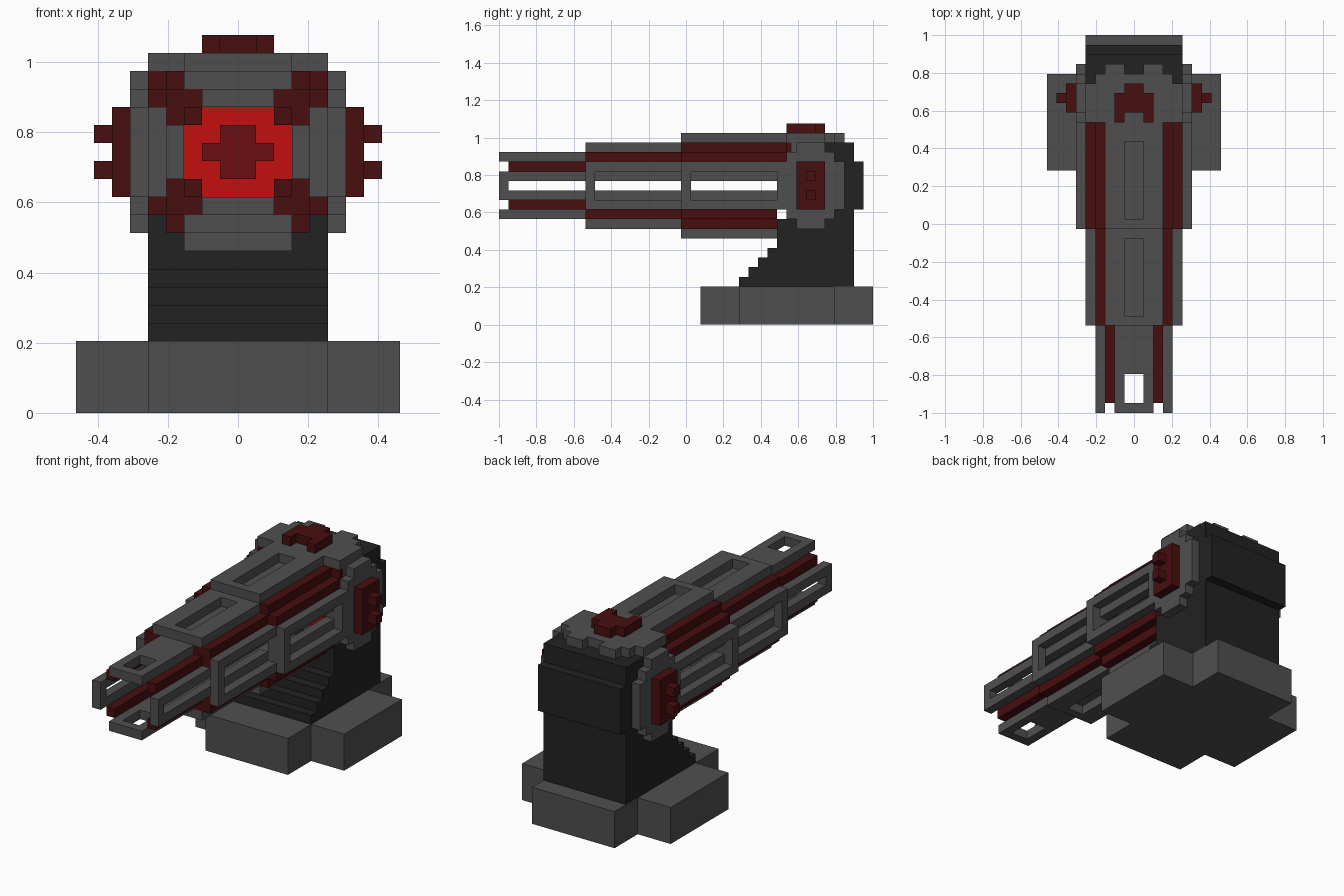
import bpy, bmesh

if "Cube" in bpy.data.objects:
    bpy.data.objects.remove(bpy.data.objects["Cube"], do_unlink=True)

U = 2 / 39      # one block
AXIS = 14.5     # barrel axis height in blocks


def material(name, rgb):
    m = bpy.data.materials.new(name)
    m.use_nodes = True
    m.diffuse_color = (*rgb, 1)
    bsdf = m.node_tree.nodes["Principled BSDF"]
    bsdf.inputs["Base Color"].default_value = (*rgb, 1)
    bsdf.inputs["Roughness"].default_value = 0.8
    return m


GREY = material("grey", (0.078, 0.078, 0.078))
BLACK = material("black", (0.016, 0.016, 0.016))
DARK_RED = material("dark red", (0.065, 0.0044, 0.0047))
BRIGHT_RED = material("bright red", (0.54, 0.0045, 0.0045))
MID_RED = material("medium red", (0.15, 0.0044, 0.006))


def part(name, mat, boxes, mirror=""):
    """Join boxes (x0, x1, y0, y1, z0, z1) in blocks; mirror across x and/or the axis height."""
    todo = list(boxes)
    if "x" in mirror:
        todo += [(-b, -a, c, d, e, f) for a, b, c, d, e, f in todo]
    if "z" in mirror:
        todo += [(a, b, c, d, 2 * AXIS - f, 2 * AXIS - e) for a, b, c, d, e, f in todo]
    bm = bmesh.new()
    for x0, x1, y0, y1, z0, z1 in todo:
        verts = bmesh.ops.create_cube(bm, size=1)["verts"]
        for v in verts:
            v.co = ((x0 if v.co.x < 0 else x1) * U,
                    ((y0 if v.co.y < 0 else y1) - 19.5) * U,
                    (z0 if v.co.z < 0 else z1) * U)
    mesh = bpy.data.meshes.new(name)
    bm.to_mesh(mesh)
    bm.free()
    mesh.materials.append(mat)
    ob = bpy.data.objects.new(name, mesh)
    bpy.context.collection.objects.link(ob)
    return ob


def frame(a0, a1, y0, y1, ha0, ha1, hy0, hy1):
    """Split a rectangle with a rectangular hole into four strips (a0, a1, y0, y1)."""
    strips = [(a0, ha0, y0, y1), (ha1, a1, y0, y1), (ha0, ha1, y0, hy0), (ha0, ha1, hy1, y1)]
    return [s for s in strips if s[1] > s[0] and s[3] > s[2]]


def flat_frame(z0, z1, *f):
    return [(a, b, c, d, z0, z1) for a, b, c, d in frame(*f)]


def side_frame(x0, x1, *f):
    return [(x0, x1, c, d, a, b) for a, b, c, d in frame(*f)]


# Cross-shaped base
part("base", GREY, [(-5, 5, 21, 39, 0, 4), (-9, -5, 25, 35, 0, 4), (5, 9, 25, 35, 0, 4)])

# Stepped pedestal and rear housing
steps = [(-5, 5, 25 + i, 37, 4 + i, 5 + i) for i in range(4)]
part("pedestal", BLACK, steps + [(-5, 5, 29, 37, 8, 11)])
part("rear_housing", BLACK, [(-5, 5, 34, 37, 11, 19), (-5, 5, 37, 38, 12, 17)])

# Head: filler, stepped roof and stepped side plates
part("head_block", GREY, [(-5, 5, 30.5, 34, 11, 19)])
part("head_roof", GREY, [(-5, 5, 30, 34, 19, 20), (-4, 4, 34, 35, 19, 20),
                         (-3, -1, 35, 36, 19, 20), (1, 3, 35, 36, 19, 20)])
part("head_side_plate", GREY, [(5, 6, 30, 36, 12, 17), (5, 6, 30, 35, 11, 18),
                               (5, 6, 31, 34, 10, 19)], "x")
part("head_corner", DARK_RED, [(3, 5, 30, 31, 17, 19)], "x")
part("roof_badge", DARK_RED, [(-2, 2, 31, 33, 20, 21), (-1, 1, 33, 34, 20, 21),
                              (-2, -1, 30, 31, 20, 21), (1, 2, 30, 31, 20, 21)])
part("side_badge", DARK_RED, [(6, 7, 31, 34, 12, 17), (7, 8, 32, 33, 15, 16),
                              (7, 8, 32, 33, 13, 14)], "x")

# Glowing core at the back of the barrel
part("core", BRIGHT_RED, [(-3, 3, 30, 31, 12, 17)])
part("core_cross", MID_RED, [(-2, 2, 29.85, 30, 14, 15), (-1, 1, 29.85, 30, 13, 16)])

# Rear barrel section
part("rear_top_bottom_plates", GREY,
     flat_frame(19, 20, -3, 3, 19, 29, -1, 1, 20, 28) + [(-3, 3, 19, 29, 18, 19)], "z")
part("rear_top_joint", GREY, [(-3, 3, 29, 30, 18, 20)])
part("rear_side_plates", GREY,
     side_frame(5, 6, 12, 17, 19, 30, 13, 16, 20, 29)
     + side_frame(4, 5, 12, 17, 19, 30, 14, 15, 20, 29), "x")
part("rear_rails", DARK_RED, [(3, 4, 19, 29, 17, 19), (4, 5, 19, 29, 17, 18)], "xz")
part("rear_rail_ends", DARK_RED, [(3, 4, 29, 30, 17, 19), (4, 5, 29, 30, 17, 18)], "x")

# Middle barrel section
part("middle_top_bottom_plates", GREY,
     flat_frame(18, 19, -3, 3, 9, 19, -1, 1, 10, 18) + [(-2, 2, 9, 19, 17, 18)], "z")
part("middle_side_plates", GREY,
     side_frame(4, 5, 12, 17, 9, 19, 13, 16, 10, 19)
     + side_frame(3, 4, 13, 16, 9, 19, 14, 15, 9, 19), "x")
part("middle_rails", DARK_RED, [(2, 3, 9, 19, 17, 18), (3, 4, 9, 19, 16, 18)], "xz")

# Front barrel section
part("front_top_bottom_plates", GREY,
     flat_frame(17, 18, -2, 2, 0, 9, -1, 1, 1, 4), "z")
part("front_side_plates", GREY, side_frame(3, 4, 13, 16, 0, 9, 14, 15, 1, 9), "x")
part("front_rails", DARK_RED, [(2, 3, 1, 9.5, 16, 17)], "xz")
